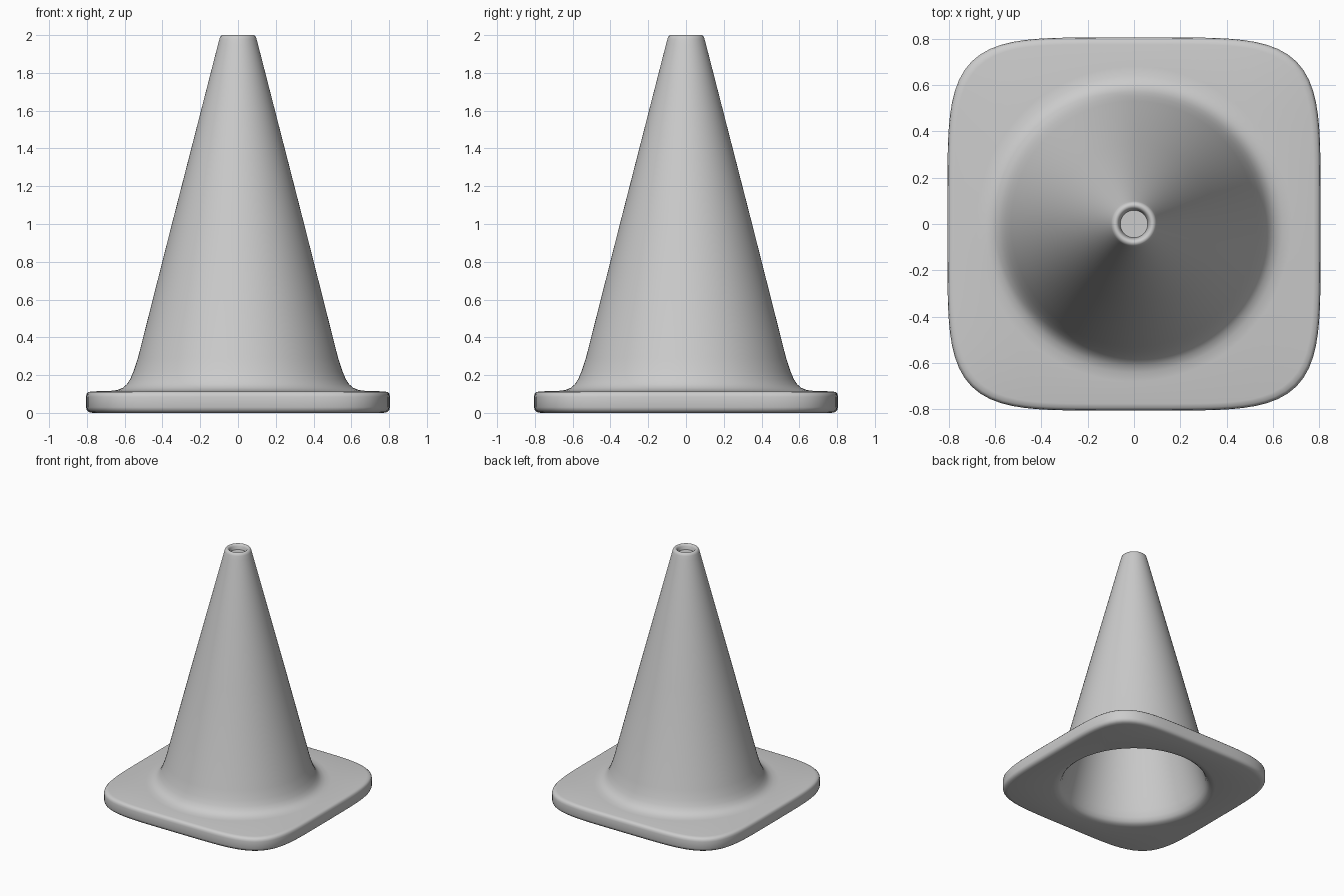
import bpy, bmesh, math

if "Cube" in bpy.data.objects:
    bpy.data.objects.remove(bpy.data.objects["Cube"])

SEG = 128
SQUARE, ROUND = 5.0, 2.0   # superellipse exponents


def ring(bm, r, z, n):
    verts = []
    for i in range(SEG):
        a = 2 * math.pi * i / SEG
        c, s = math.cos(a), math.sin(a)
        k = r / (abs(c) ** n + abs(s) ** n) ** (1 / n)
        verts.append(bm.verts.new((k * c, k * s, z)))
    return verts


def loft(name, sections):
    bm = bmesh.new()
    rings = [ring(bm, *s) for s in sections]
    for lo, hi in zip(rings, rings[1:]):
        for i in range(SEG):
            j = (i + 1) % SEG
            bm.faces.new((lo[i], lo[j], hi[j], hi[i]))
    # close both ends of the profile
    bm.faces.new(rings[0][::-1])
    bm.faces.new(rings[-1])
    bmesh.ops.recalc_face_normals(bm, faces=bm.faces)
    mesh = bpy.data.meshes.new(name)
    bm.to_mesh(mesh)
    bm.free()
    ob = bpy.data.objects.new(name, mesh)
    bpy.context.collection.objects.link(ob)
    bpy.context.view_layer.objects.active = ob
    ob.select_set(True)
    bpy.ops.object.shade_smooth_by_angle(angle=math.radians(40))
    return ob


# hollow inside, from the ceiling down to the flared mouth
inside = [(0.055, 1.93), (0.07, 1.90), (0.30, 1.0), (0.50, 0.2), (0.525, 0.10),
          (0.54, 0.05), (0.555, 0.022), (0.575, 0.006), (0.61, 0.0)]
# rounded square foot
foot = [(0.77, 0.0), (0.788, 0.004), (0.80, 0.014), (0.805, 0.03), (0.805, 0.085),
        (0.802, 0.10), (0.793, 0.11), (0.775, 0.114)]
# fillet, tapering shell, rim and shallow recess on top
shell = [(0.68, 0.116), (0.64, 0.121), (0.61, 0.133), (0.588, 0.152), (0.57, 0.18),
         (0.553, 0.22), (0.53, 0.29), (0.35, 1.0), (0.106, 1.95), (0.098, 1.98),
         (0.093, 1.994), (0.084, 2.0), (0.076, 2.0), (0.069, 1.995),
         (0.064, 1.985), (0.059, 1.96)]

loft("traffic_cone",
     [(r, z, ROUND) for r, z in inside]
     + [(r, z, SQUARE) for r, z in foot]
     + [(r, z, ROUND) for r, z in shell])
